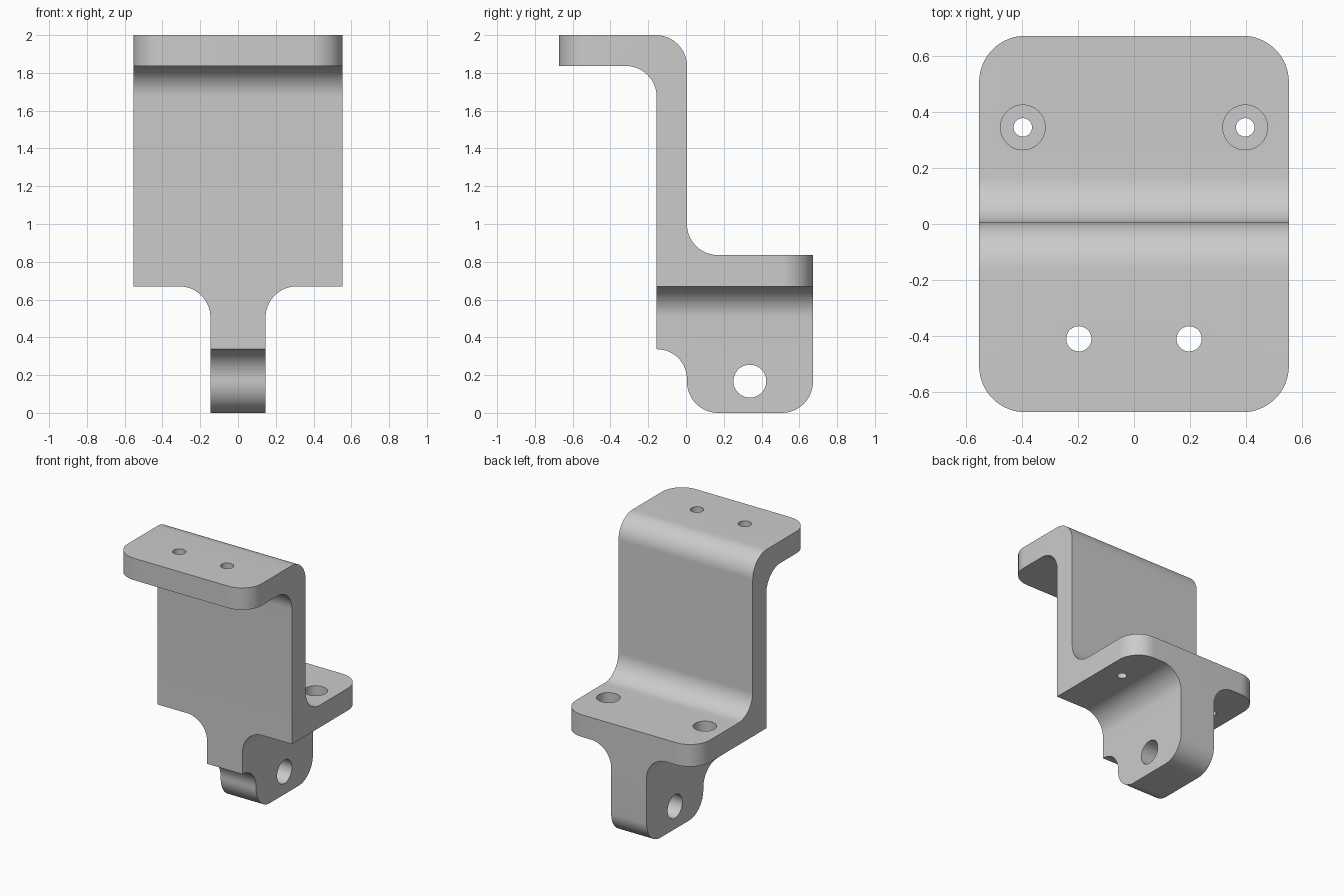
import bpy, bmesh
from math import sin, cos, pi
from mathutils import Vector

cube = bpy.data.objects.get("Cube")
if cube:
    bpy.data.objects.remove(cube, do_unlink=True)

grey = bpy.data.materials.new("plain grey")
grey.use_nodes = True
colour = (0.6, 0.6, 0.6, 1)
grey.diffuse_color = colour
grey.node_tree.nodes["Principled BSDF"].inputs["Base Color"].default_value = colour

STEPS = 16
R = 0.165   # common fillet radius
HALF = 0.672  # half depth


def rounded(corners):
    """Outline with a quarter-circle fillet at each right-angled corner."""
    pts = []
    for i, (a, b, r) in enumerate(corners):
        p = Vector((a, b))
        if r == 0:
            pts.append(p)
            continue
        u = (Vector(corners[i - 1][:2]) - p).normalized()
        v = (Vector(corners[(i + 1) % len(corners)][:2]) - p).normalized()
        c = p + r * (u + v)
        for k in range(STEPS + 1):
            t = k / STEPS * pi / 2
            pts.append(c - r * (v * cos(t) + u * sin(t)))
    return pts


def prism(name, outline, axis, lo, hi):
    """Extrude a 2D outline along the x, y or z axis."""
    place = {"x": lambda a, b, d: (d, a, b),
             "y": lambda a, b, d: (a, d, b),
             "z": lambda a, b, d: (a, b, d)}[axis]
    bm = bmesh.new()
    face = bm.faces.new([bm.verts.new(place(p[0], p[1], lo)) for p in outline])
    ext = bmesh.ops.extrude_face_region(bm, geom=[face], use_keep_orig=True)
    moved = [g for g in ext["geom"] if isinstance(g, bmesh.types.BMVert)]
    bmesh.ops.translate(bm, verts=moved, vec=place(0, 0, hi - lo))
    bmesh.ops.recalc_face_normals(bm, faces=bm.faces)
    mesh = bpy.data.meshes.new(name)
    bm.to_mesh(mesh)
    bm.free()
    mesh.materials.append(grey)
    obj = bpy.data.objects.new(name, mesh)
    bpy.context.collection.objects.link(obj)
    return obj


def circle(a, b, r, n=40):
    return [(a + r * cos(2 * pi * k / n), b + r * sin(2 * pi * k / n)) for k in range(n)]


# Side silhouette: top flange, web, lower flange and lug
bracket = prism("bracket", rounded([
    (-HALF, 2, 0), (0.005, 2, R), (0.005, 0.835, R), (HALF, 0.835, 0),
    (HALF, 0, R), (0.005, 0, R), (0.005, 0.337, 0.158), (-0.155, 0.337, 0),
    (-0.155, 1.837, R), (-HALF, 1.837, 0)]), "x", -0.7, 0.7)

# Front silhouette: wide plate narrowing into the lug
front_trim = prism("front_trim", rounded([
    (-0.7, 2.1, 0), (-0.7, 0.67, 0), (-0.146, 0.67, R), (-0.146, -0.1, 0),
    (0.146, -0.1, 0), (0.146, 0.67, R), (0.7, 0.67, 0), (0.7, 2.1, 0)]), "y", -0.9, 0.9)

# Plan silhouette: rounded flange corners
plan_trim = prism("plan_trim", rounded([
    (s * 0.553, t * HALF, R) for s, t in ((-1, -1), (1, -1), (1, 1), (-1, 1))]),
    "z", -0.2, 2.2)

# Holes: lug pin, top bolts, counterbored lower bolts
cuts = [prism("pin_hole", circle(0.338, 0.168, 0.087), "x", -0.3, 0.3)]
for side, s in (("left", 1), ("right", -1)):
    cuts += [
        prism(side + "_top_hole", circle(s * 0.197, -0.41, 0.045), "z", 1.7, 2.1),
        prism(side + "_bolt_hole", circle(s * 0.397, 0.345, 0.033), "z", 0.4, 0.9),
        prism(side + "_counterbore", circle(s * 0.397, 0.345, 0.08), "z", 0.745, 0.95)]

for tool, mode in [(front_trim, "INTERSECT"), (plan_trim, "INTERSECT")] + [(c, "DIFFERENCE") for c in cuts]:
    mod = bracket.modifiers.new(tool.name, "BOOLEAN")
    mod.operation = mode
    mod.solver = "EXACT"
    mod.object = tool

# Apply the cuts and discard the tools
bpy.context.view_layer.update()
solid = bpy.data.meshes.new_from_object(bracket.evaluated_get(bpy.context.evaluated_depsgraph_get()))
bracket.modifiers.clear()
bracket.data = solid
for tool in [front_trim, plan_trim] + cuts:
    bpy.data.objects.remove(tool, do_unlink=True)

bpy.ops.object.select_all(action="DESELECT")
bracket.select_set(True)
bpy.context.view_layer.objects.active = bracket
bpy.ops.object.shade_smooth_by_angle()
